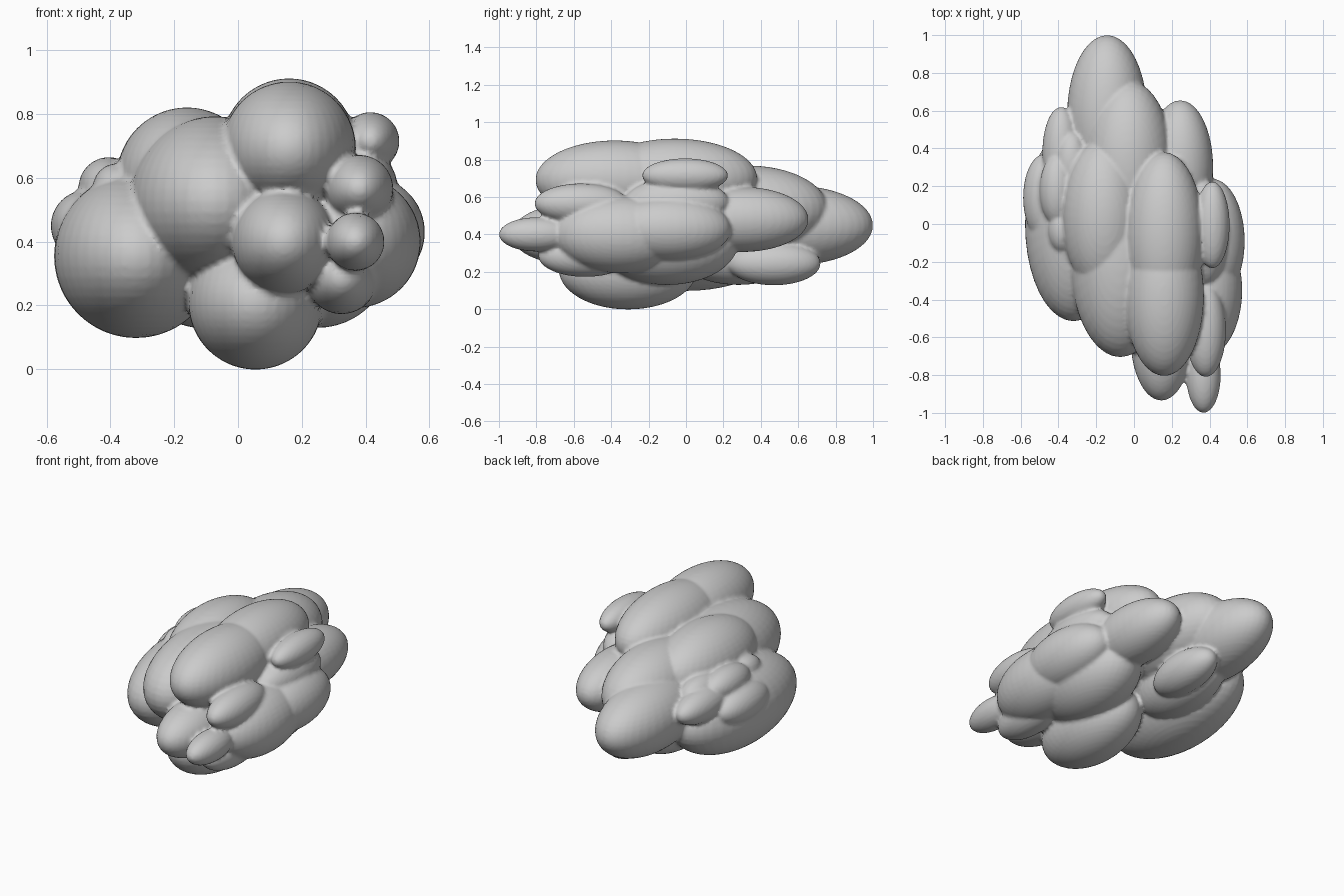
import bpy, bmesh
from mathutils import Matrix

# Lobes: (x, y, z, radius across, half length along y)
lobes = [
    # large left and top lobes
    (-0.32, 0.00, 0.355, 0.257, 0.515),
    (-0.073, -0.185, 0.527, 0.266, 0.52),
    (-0.16, 0.04, 0.60, 0.221, 0.41),
    (0.16, -0.38, 0.692, 0.21, 0.425),
    (0.16, -0.06, 0.702, 0.21, 0.44),
    # back lobes
    (-0.03, 0.33, 0.535, 0.233, 0.43),
    (-0.142, 0.58, 0.448, 0.212, 0.42),
    (0.245, 0.30, 0.48, 0.174, 0.355),
    (0.01, 0.47, 0.245, 0.117, 0.25),
    (-0.12, 0.28, 0.30, 0.17, 0.33),
    # front and underside lobes
    (0.145, -0.60, 0.40, 0.164, 0.335),
    (0.055, -0.31, 0.21, 0.211, 0.37),
    (0.25, -0.10, 0.36, 0.23, 0.38),
    (0.38, -0.56, 0.565, 0.107, 0.25),
    (0.368, -0.80, 0.40, 0.091, 0.20),
    (0.325, -0.54, 0.285, 0.112, 0.25),
    # right side lobes
    (0.365, -0.35, 0.40, 0.208, 0.36),
    (0.412, -0.09, 0.43, 0.174, 0.33),
    (0.37, -0.05, 0.57, 0.13, 0.28),
    (0.415, -0.005, 0.715, 0.091, 0.23),
    # small left side lobes
    (-0.385, 0.38, 0.51, 0.10, 0.24),
    (-0.405, 0.18, 0.57, 0.095, 0.19),
    (-0.475, 0.14, 0.45, 0.112, 0.23),
    (-0.38, -0.03, 0.57, 0.075, 0.12),
    (-0.33, 0.32, 0.56, 0.09, 0.17),
]

bm = bmesh.new()
for x, y, z, r, length in lobes:
    place = Matrix.Translation((x, y, z)) @ Matrix.Diagonal((r, length, r, 1))
    bmesh.ops.create_uvsphere(bm, u_segments=40, v_segments=24, radius=1, matrix=place)
mesh = bpy.data.meshes.new("lobed_cluster")
bm.to_mesh(mesh)
bm.free()
cluster = bpy.data.objects.new("lobed_cluster", mesh)
bpy.context.collection.objects.link(cluster)

# Fuse the lobes into one skin with soft seams
fuse = cluster.modifiers.new("fuse", 'REMESH')
fuse.mode = 'VOXEL'
fuse.voxel_size = 0.012
fuse.use_smooth_shade = True
